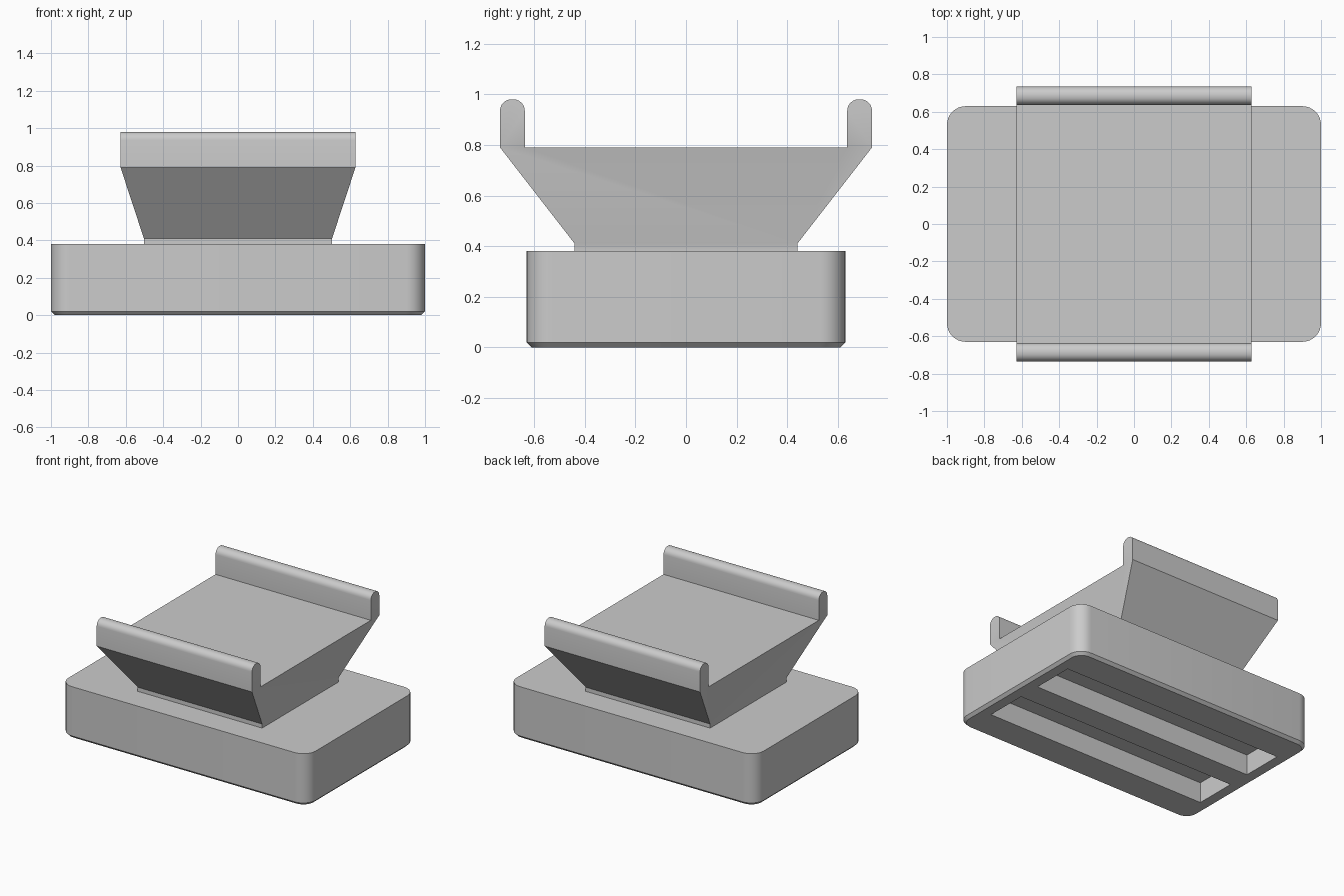
import bpy
import bmesh
import math

if "Cube" in bpy.data.objects:
    bpy.data.objects.remove(bpy.data.objects["Cube"], do_unlink=True)

grey = bpy.data.materials.new("light_grey")
grey.use_nodes = True
colour = (0.6, 0.6, 0.6, 1)
grey.diffuse_color = colour
grey.node_tree.nodes["Principled BSDF"].inputs["Base Color"].default_value = colour


def finish(bm, name):
    bmesh.ops.recalc_face_normals(bm, faces=bm.faces)
    mesh = bpy.data.meshes.new(name)
    bm.to_mesh(mesh)
    bm.free()
    mesh.materials.append(grey)
    obj = bpy.data.objects.new(name, mesh)
    bpy.context.collection.objects.link(obj)
    return obj


def box(size, centre):
    bm = bmesh.new()
    bmesh.ops.create_cube(bm, size=1)
    bmesh.ops.scale(bm, vec=size, verts=bm.verts)
    bmesh.ops.translate(bm, vec=centre, verts=bm.verts)
    return bm


def smooth(obj):
    bpy.ops.object.select_all(action="DESELECT")
    obj.select_set(True)
    bpy.context.view_layer.objects.active = obj
    bpy.ops.object.shade_smooth_by_angle(angle=math.radians(30))


# Base block: rounded upright corners and a chamfered underside rim
base_top = 0.38
bm = box((2, 1.26, base_top), (0, 0, base_top / 2))
upright = [e for e in bm.edges if abs(e.verts[0].co.z - e.verts[1].co.z) > 0.1]
bmesh.ops.bevel(bm, geom=upright, offset=0.1, segments=8, profile=0.5, affect="EDGES")
rim = [e for e in bm.edges if all(v.co.z < 0.01 for v in e.verts)]
bmesh.ops.bevel(bm, geom=rim, offset=0.02, segments=1, affect="EDGES")
base = finish(bm, "base")

# Two long pockets in the underside
for side, word in ((-1, "front"), (1, "back")):
    cutter = finish(box((1.81, 0.31, 0.3), (0, side * 0.24, 0)), word + "_pocket_cutter")
    cutter.hide_render = True
    cutter.hide_set(True)
    cutter.display_type = "WIRE"
    cut = base.modifiers.new(word + "_pocket", "BOOLEAN")
    cut.operation = "DIFFERENCE"
    cut.solver = "EXACT"
    cut.object = cutter

bpy.context.view_layer.objects.active = base
base.select_set(True)
for modifier in list(base.modifiers):
    bpy.ops.object.modifier_apply(modifier=modifier.name)
for helper in [o for o in bpy.data.objects if o.name.endswith("_cutter")]:
    bpy.data.objects.remove(helper, do_unlink=True)
smooth(base)

# Cradle: joined side panels (neck, flare, lips) extruded across the width
neck_top, floor, lip_top = 0.41, 0.79, 0.98
neck_y, inner_y, outer_y = 0.44, 0.637, 0.735
neck_x, tray_x = 0.503, 0.628
round_r, steps = 0.045, 6

bm = bmesh.new()


def point(y, z):
    return bm.verts.new((-1, y, z))


def lip_arc(side):
    # rounded top of a lip, from its outer edge to its inner edge
    arc = []
    for cy, start in ((outer_y - round_r, 0), (inner_y + round_r, 90)):
        for i in range(steps + 1):
            a = math.radians(start + 90 * i / steps)
            arc.append(point(side * (cy + round_r * math.cos(a)),
                             lip_top - round_r + round_r * math.sin(a)))
    return arc


foot = [point(s * neck_y, base_top) for s in (-1, 1)]
neck = [point(s * neck_y, neck_top) for s in (-1, 1)]
outer = [point(s * outer_y, floor) for s in (-1, 1)]
inner = [point(s * inner_y, floor) for s in (-1, 1)]
panels = [
    bm.faces.new((foot[0], foot[1], neck[1], neck[0])),
    bm.faces.new((neck[0], neck[1], outer[1], inner[1], inner[0], outer[0])),
]
for i, side in enumerate((-1, 1)):
    panels.append(bm.faces.new([inner[i], outer[i]] + lip_arc(side)))
bmesh.ops.recalc_face_normals(bm, faces=bm.faces)
extruded = bmesh.ops.extrude_face_region(bm, geom=panels, use_keep_orig=True)
for v in extruded["geom"]:
    if isinstance(v, bmesh.types.BMVert):
        v.co.x = 1

# Taper the width from tray down to neck
for v in bm.verts:
    t = min(max((v.co.z - neck_top) / (floor - neck_top), 0), 1)
    v.co.x *= neck_x + (tray_x - neck_x) * t

# Leave the neck open where it meets the base
hidden = [f for f in bm.faces if all(v.co.z < base_top + 0.001 for v in f.verts)]
bmesh.ops.delete(bm, geom=hidden, context="FACES_ONLY")
cradle = finish(bm, "cradle")
smooth(cradle)
